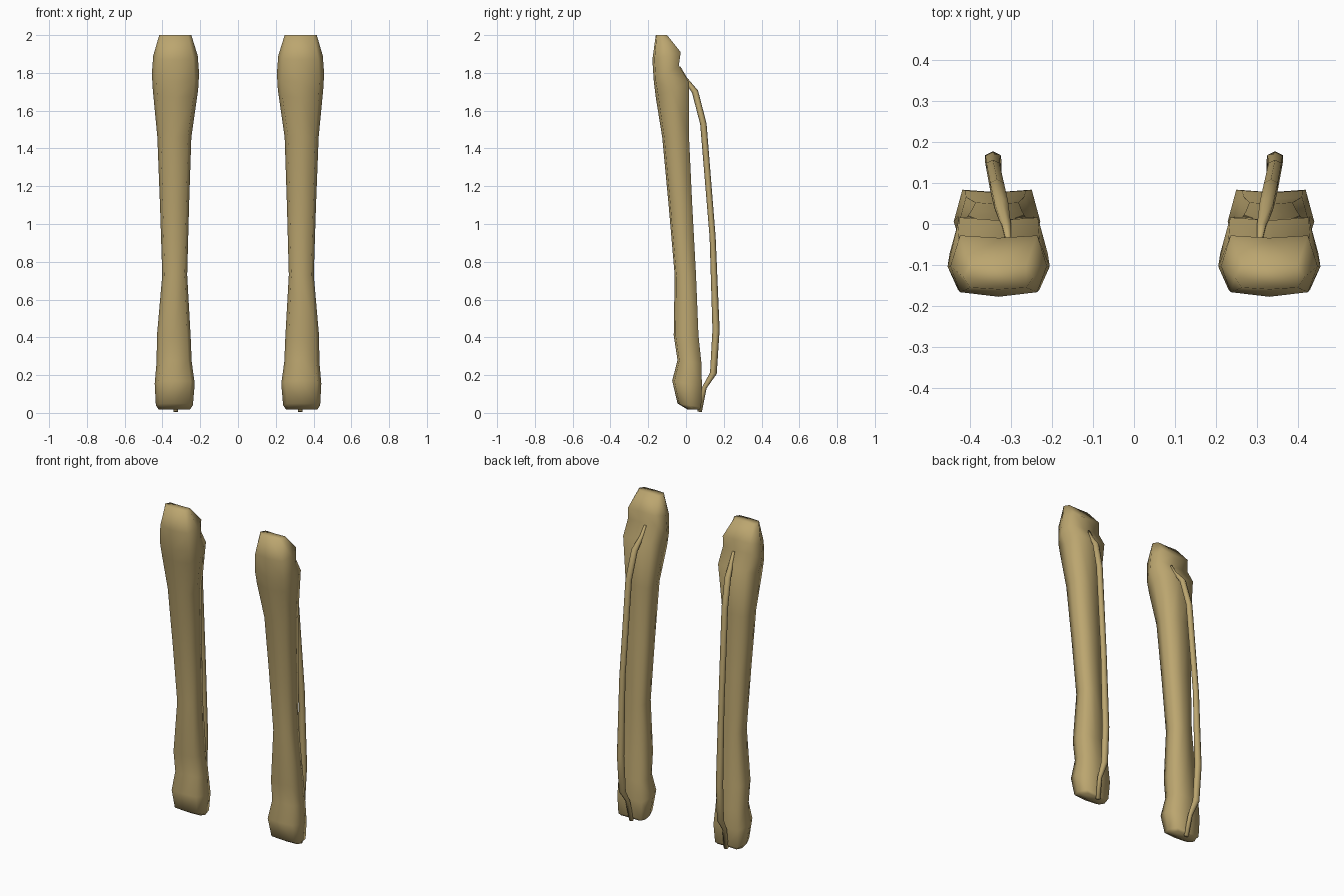
import bpy, bmesh, math
from mathutils import Vector

if "Cube" in bpy.data.objects:
    bpy.data.objects.remove(bpy.data.objects["Cube"])

mat = bpy.data.materials.new("bone")
mat.diffuse_color = (0.50, 0.38, 0.16, 1)
mat.use_nodes = True
mat.node_tree.nodes["Principled BSDF"].inputs["Base Color"].default_value = mat.diffuse_color


def loft(name, rings):
    """Skin a list of rings, cap the ends and mirror across x."""
    bm = bmesh.new()
    loops = [[bm.verts.new(p) for p in r] for r in rings]
    n = len(loops[0])
    for a, b in zip(loops, loops[1:]):
        for i in range(n):
            j = (i + 1) % n
            bm.faces.new((a[i], a[j], b[j], b[i]))
    bm.faces.new(loops[0])
    bm.faces.new(loops[-1])
    bmesh.ops.recalc_face_normals(bm, faces=bm.faces)
    for f in bm.faces:
        f.smooth = True
    me = bpy.data.meshes.new(name)
    bm.to_mesh(me)
    bm.free()
    me.materials.append(mat)
    ob = bpy.data.objects.new(name, me)
    bpy.context.collection.objects.link(ob)
    ob.modifiers.new("mirror", 'MIRROR').use_mirror_merge = False
    return ob


# Main shaft: x centre, half width, front y, back y, front z, back z
SECTION = [(0, -1), (.8, -.85), (1, 0), (.8, 1), (0, .92), (-.8, 1), (-1, 0), (-.8, -.85)]
SHAFT = [
    (.332, .085, -.160, -.100, 2.00, 2.00),
    (.331, .118, -.178, -.028, 1.87, 1.91),
    (.331, .125, -.170, -.038, 1.75, 1.84),
    (.331, .120, -.160, .016, 1.67, 1.75),
    (.337, .090, -.126, .016, 1.46, 1.46),
    (.336, .077, -.092, .033, 1.10, 1.10),
    (.335, .066, -.060, .053, 0.73, 0.73),
    (.340, .089, -.065, .066, 0.41, 0.41),
    (.338, .093, -.045, .082, 0.28, 0.26),
    (.335, .106, -.073, .084, 0.17, 0.14),
    (.337, .098, -.045, .080, 0.05, 0.03),
    (.337, .082, .010, .072, 0.017, 0.017),
]
rings = []
for xc, hw, yf, yb, zf, zb in SHAFT:
    ring = []
    for u, v in SECTION:
        t = (v + 1) / 2
        ring.append((xc + u * hw, yf + (yb - yf) * t, zf + (zb - zf) * t))
    rings.append(ring)
loft("main_leg_bone", rings)

# Thin rear bone: path point and radius
PATH = [
    (.308, -.035, 1.83, .007), (.312, -.005, 1.77, .011), (.325, .048, 1.70, .017),
    (.335, .092, 1.53, .017), (.345, .141, 0.93, .016), (.345, .159, 0.44, .019),
    (.342, .145, 0.21, .018), (.338, .098, 0.135, .012), (.330, .072, 0.006, .012),
]
pts = [Vector(p[:3]) for p in PATH]
rings = []
for i, p in enumerate(pts):
    d = (pts[min(i + 1, len(pts) - 1)] - pts[max(i - 1, 0)]).normalized()
    side = Vector((1, 0, 0))
    side = (side - d * side.dot(d)).normalized()
    back = d.cross(side)
    r = PATH[i][3]
    rings.append([p + (side * math.cos(a) * 1.15 + back * math.sin(a)) * r
                  for a in (k * math.pi / 3 + math.pi / 6 for k in range(6))])
loft("thin_rear_bone", rings)
